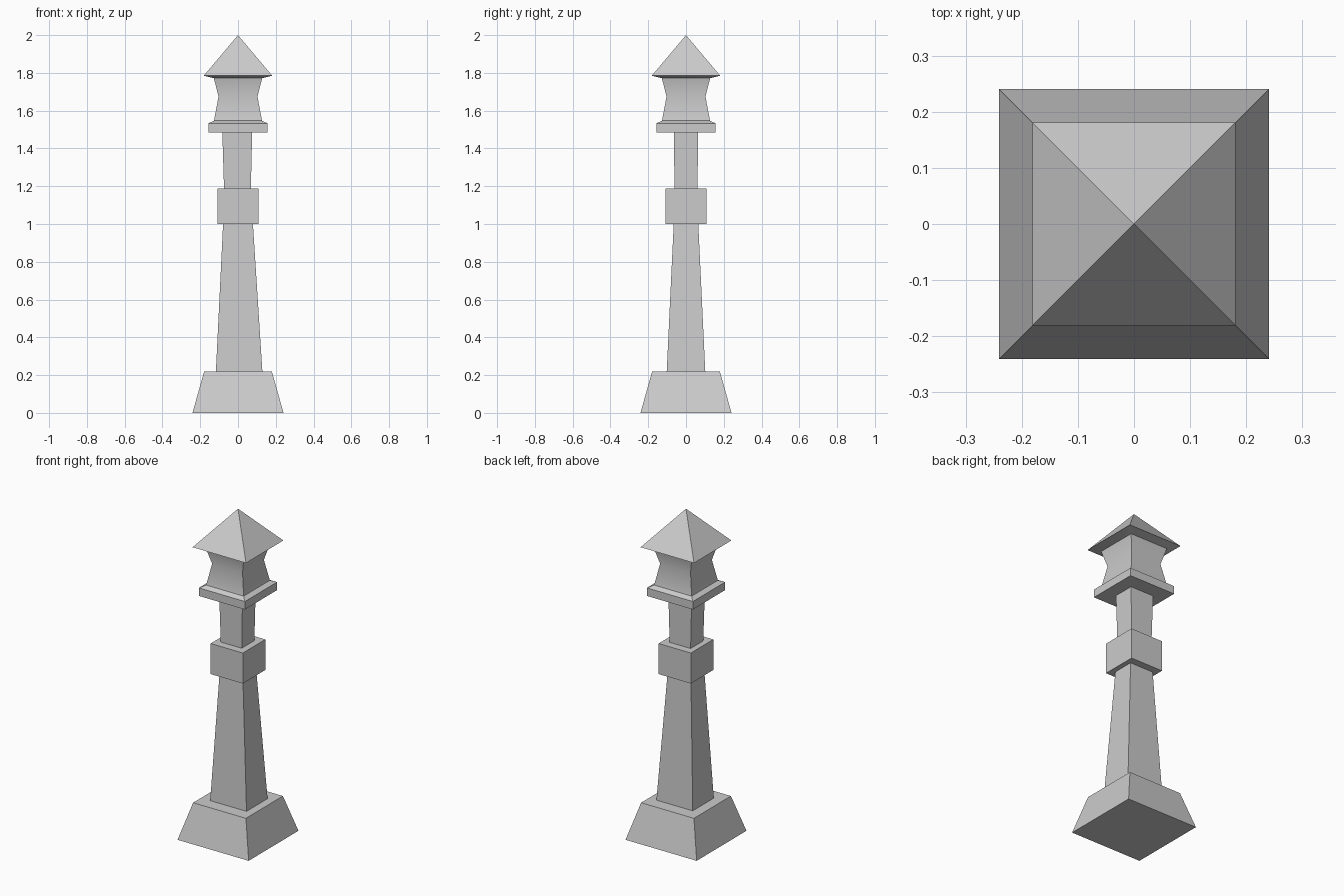
import bpy
import bmesh

if "Cube" in bpy.data.objects:
    bpy.data.objects.remove(bpy.data.objects["Cube"])


def square_loft(name, rings):
    """Stack rectangular rings (z, half_x, half_y, centre_x) into a capped solid."""
    bm = bmesh.new()
    loops = []
    for z, hx, hy, cx in rings:
        if hx == 0:
            loops.append([bm.verts.new((cx, 0, z))])
        else:
            loops.append([bm.verts.new((cx + sx * hx, sy * hy, z))
                          for sx, sy in ((-1, -1), (1, -1), (1, 1), (-1, 1))])
    for low, high in zip(loops, loops[1:]):
        for i in range(4):
            j = (i + 1) % 4
            if len(high) == 1:
                bm.faces.new((low[i], low[j], high[0]))
            else:
                bm.faces.new((low[i], low[j], high[j], high[i]))
    for ring in (loops[0], loops[-1]):
        if len(ring) == 4:
            bm.faces.new(ring)
    bmesh.ops.recalc_face_normals(bm, faces=bm.faces)
    mesh = bpy.data.meshes.new(name)
    bm.to_mesh(mesh)
    bm.free()
    obj = bpy.data.objects.new(name, mesh)
    bpy.context.collection.objects.link(obj)
    return obj


def square(profile):
    return [(z, h, h, 0) for h, z in profile]


# Sloped plinth
square_loft("plinth", square([(0.241, 0), (0.179, 0.22)]))

# Tapered shaft, slightly deeper in x than in y
square_loft("lower_shaft", [(0.22, 0.123, 0.102, 0.006), (1.0, 0.079, 0.065, 0)])

# Square collar
square_loft("collar", square([(0.109, 1.0), (0.109, 1.187)]))

# Neck flaring towards the head
square_loft("neck", [(1.187, 0.071, 0.061, -0.003), (1.485, 0.079, 0.064, -0.004)])

# Head: ledge, waisted lantern, overhanging pyramid roof
head = square_loft("lantern_head", square([
    (0.156, 1.484), (0.156, 1.533), (0.127, 1.547), (0.103, 1.675),
    (0.128, 1.772), (0.181, 1.785), (0, 2.0)]))

# Soft shading across the lantern waist only
bpy.context.view_layer.objects.active = head
head.select_set(True)
bpy.ops.object.shade_smooth_by_angle()
